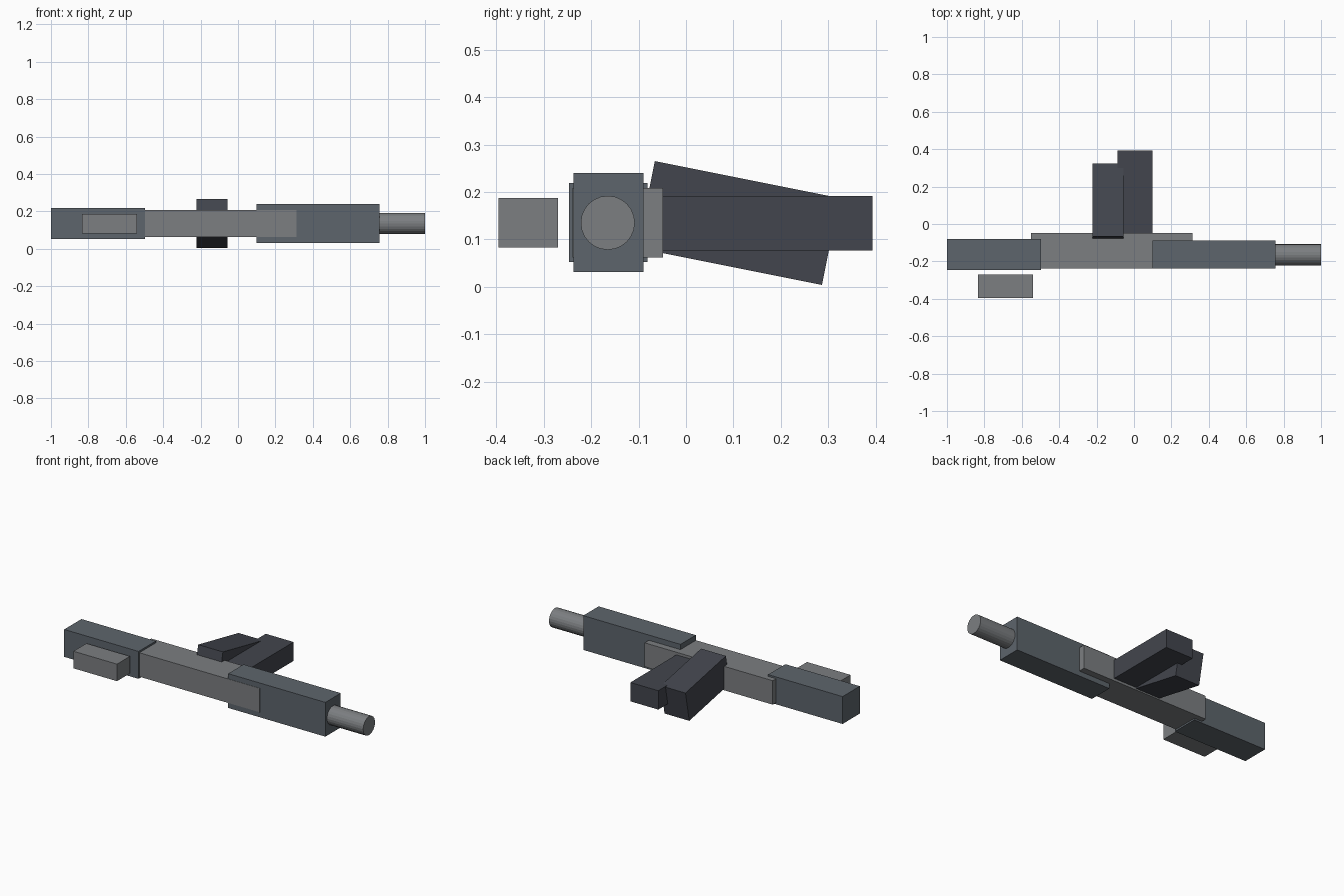
import bpy
from math import radians, pi

if "Cube" in bpy.data.objects:
    bpy.data.objects.remove(bpy.data.objects["Cube"])


def material(name, rgb):
    m = bpy.data.materials.new(name)
    m.diffuse_color = (*rgb, 1)
    m.use_nodes = True
    m.node_tree.nodes["Principled BSDF"].inputs["Base Color"].default_value = m.diffuse_color
    return m


steel = material("steel", (0.20, 0.21, 0.22))
slate = material("slate", (0.11, 0.13, 0.15))
dark = material("dark", (0.055, 0.06, 0.075))


def box(name, x, y, z, mat, tilt=0):
    """Box from (min, max) ranges, optionally tilted about x."""
    ranges = (x, y, z)
    bpy.ops.mesh.primitive_cube_add(
        size=1, location=[(a + b) / 2 for a, b in ranges], rotation=(tilt, 0, 0))
    o = bpy.context.object
    o.name = name
    o.scale = [b - a for a, b in ranges]
    o.data.materials.append(mat)
    return o


# Main body along x
box("stock", (-1.0, -0.498), (-0.247, -0.081), (0.052, 0.219), slate)
box("receiver", (-0.551, 0.314), (-0.239, -0.049), (0.062, 0.208), steel)
box("handguard", (0.1, 0.756), (-0.2375, -0.0895), (0.031, 0.24), slate)

# Separate block beside the stock
box("side_block", (-0.834, -0.54), (-0.395, -0.27), (0.083, 0.187), steel)

# Straight magazine and tilted grip
box("magazine", (-0.088, 0.1), (-0.06, 0.393), (0.077, 0.192), dark)
box("grip", (-0.223, -0.056), (-0.088, 0.309), (0.041, 0.228), dark, radians(-11.3))

# Barrel
bpy.ops.mesh.primitive_cylinder_add(
    vertices=24, radius=0.057, depth=0.28, location=(0.86, -0.165, 0.135),
    rotation=(0, pi / 2, 0))
barrel = bpy.context.object
barrel.name = "barrel"
barrel.data.materials.append(steel)
